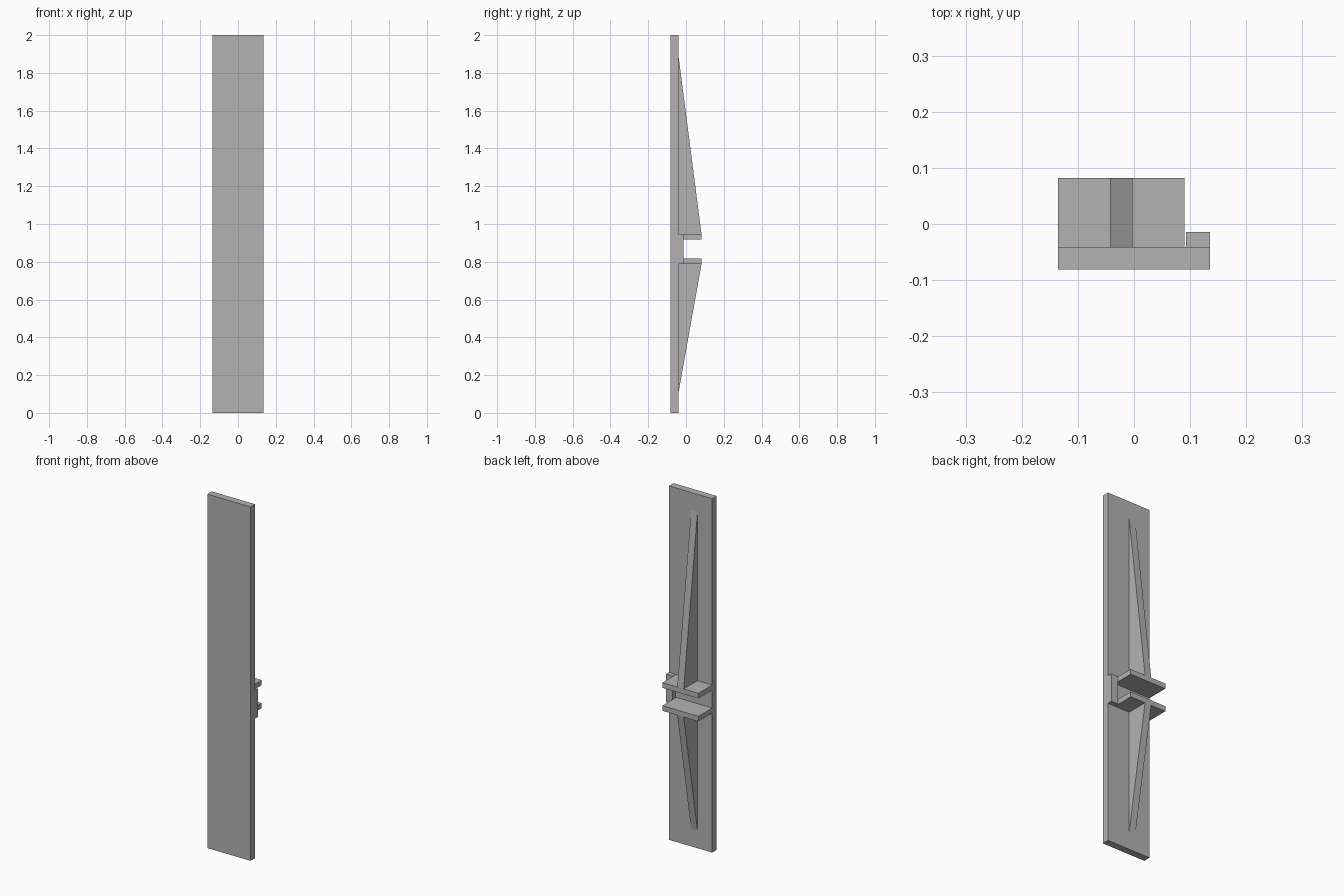
import bpy

cube = bpy.data.objects.get("Cube")
if cube:
    bpy.data.objects.remove(cube, do_unlink=True)

GREY = (0.45, 0.45, 0.45, 1.0)
grey = bpy.data.materials.new("plain grey")
grey.use_nodes = True
grey.diffuse_color = GREY
bsdf = next(n for n in grey.node_tree.nodes if n.type == 'BSDF_PRINCIPLED')
bsdf.inputs["Base Color"].default_value = GREY


def extrude_x(name, profile, x0, x1):
    """Sweep a closed (y, z) profile, counter-clockwise seen from +x, along x."""
    n = len(profile)
    verts = [(x, y, z) for x in (x0, x1) for y, z in profile]
    faces = [tuple(reversed(range(n))), tuple(range(n, 2 * n))]
    faces += [(i, (i + 1) % n, (i + 1) % n + n, i + n) for i in range(n)]
    mesh = bpy.data.meshes.new(name)
    mesh.from_pydata(verts, [], faces)
    mesh.materials.append(grey)
    obj = bpy.data.objects.new(name, mesh)
    bpy.context.collection.objects.link(obj)
    return obj


def box(name, x0, x1, y0, y1, z0, z1):
    return extrude_x(name, [(y0, z0), (y1, z0), (y1, z1), (y0, z1)], x0, x1)


HALF = 0.135                         # half width of the board
FRONT, BACK, OUT = -0.081, -0.041, 0.082
LOW, HIGH, THICK = 0.788, 0.947, 0.029

# Long flat board
box("board", -HALF, HALF, FRONT, BACK, 0, 2)

# Pair of shelves across the back
box("lower_shelf", -HALF, 0.09, BACK, OUT, LOW, LOW + THICK)
box("upper_shelf", -HALF, 0.09, BACK, OUT, HIGH - THICK, HIGH)

# Tapered ribs bracing the shelves
RIB = (-0.043, -0.003)
extrude_x("upper_rib", [(BACK, HIGH), (OUT, HIGH), (BACK, 1.9)], *RIB)
extrude_x("lower_rib", [(BACK, 0.1), (OUT, LOW), (BACK, LOW)], *RIB)

# Small stop block beside the shelves
box("stop_block", 0.093, HALF, BACK, -0.014, LOW, HIGH)
